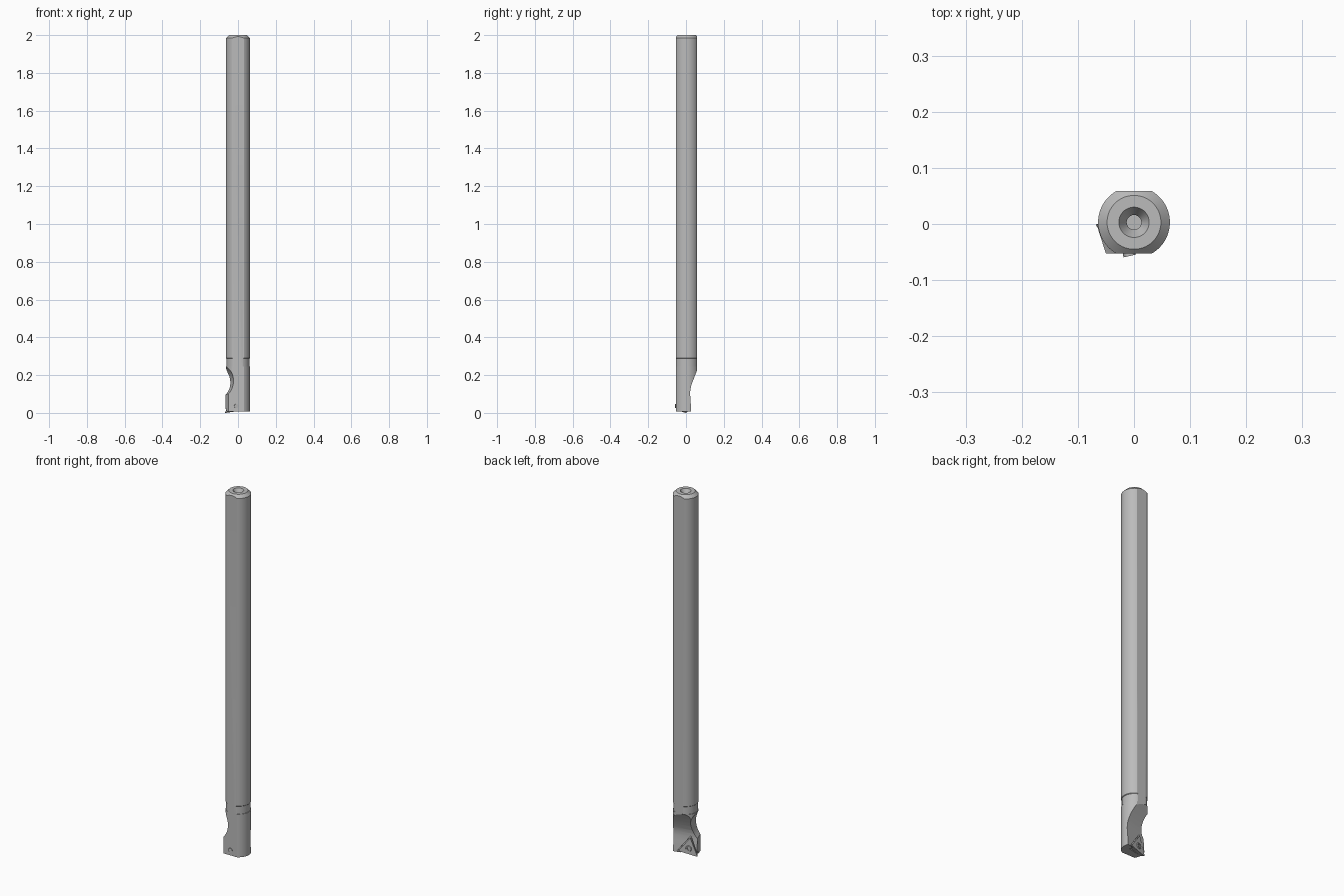
import bpy, bmesh, math
from math import cos, sin, radians, pi
from mathutils import Matrix, Vector

cube = bpy.data.objects.get("Cube")
if cube:
    bpy.data.objects.remove(cube, do_unlink=True)

steel = bpy.data.materials.new("steel grey")
steel.use_nodes = True
steel.diffuse_color = (0.5, 0.5, 0.5, 1)
steel.node_tree.nodes["Principled BSDF"].inputs["Base Color"].default_value = (0.5, 0.5, 0.5, 1)

R, FLAT, CY = 0.064, 0.056, 0.003      # bar radius, half width over flats, axis y
AXIS = Matrix.Translation((0, CY, 0))
TILT = Matrix.Rotation(radians(12.5), 4, 'Z')   # frame of the insert seat


def finish(name, bm, matrix=Matrix()):
    bmesh.ops.transform(bm, matrix=matrix, verts=bm.verts)
    bmesh.ops.recalc_face_normals(bm, faces=bm.faces)
    me = bpy.data.meshes.new(name)
    bm.to_mesh(me)
    bm.free()
    me.materials.append(steel)
    ob = bpy.data.objects.new(name, me)
    bpy.context.collection.objects.link(ob)
    return ob


def smooth(ob):
    ob.data.shade_smooth()
    ob.data.set_sharp_from_angle(angle=radians(28))


def prism(name, lower, upper, direction, matrix=Matrix(), round_off=0):
    """Join two outlines of equal length; optionally round the long edges."""
    bm = bmesh.new()
    a = [bm.verts.new(p) for p in lower]
    b = [bm.verts.new(Vector(p) + Vector(direction)) for p in upper]
    bm.faces.new(a)
    bm.faces.new(b)
    n = len(a)
    for i in range(n):
        bm.faces.new((a[i], a[(i + 1) % n], b[(i + 1) % n], b[i]))
    if round_off:
        sides = [bm.edges.get((u, v)) for u, v in zip(a, b)]
        bmesh.ops.bevel(bm, geom=sides, offset=round_off, segments=4,
                        profile=0.5, affect='EDGES')
    return finish(name, bm, matrix)


def lathe(name, profile, matrix, steps=64, flats=None):
    bm = bmesh.new()
    vs = [bm.verts.new((r, 0, z)) for r, z in profile]
    es = [bm.edges.new(pair) for pair in zip(vs, vs[1:])]
    bmesh.ops.spin(bm, geom=vs + es, cent=(0, 0, 0), axis=(0, 0, 1),
                   angle=2 * pi, steps=steps, use_merge=True)
    bmesh.ops.remove_doubles(bm, verts=bm.verts, dist=1e-5)
    if flats:
        for s in (-1, 1):
            cut = bmesh.ops.bisect_plane(
                bm, geom=bm.verts[:] + bm.edges[:] + bm.faces[:], dist=1e-6,
                plane_co=(0, s * flats, 0), plane_no=(0, s, 0), clear_outer=True)
            rim = [g for g in cut["geom_cut"] if isinstance(g, bmesh.types.BMEdge)]
            bmesh.ops.contextual_create(bm, geom=rim)
    return finish(name, bm, matrix)


def carve(ob, cutters):
    for c in cutters:
        m = ob.modifiers.new("cut", 'BOOLEAN')
        m.operation, m.solver, m.object = 'DIFFERENCE', 'EXACT', c
    dg = bpy.context.evaluated_depsgraph_get()
    me = bpy.data.meshes.new_from_object(ob.evaluated_get(dg))
    ob.modifiers.clear()
    ob.data = me


# Shank: chamfered top with a centre hole, flats front and back, slim neck below
shank = lathe("shank", [(0, 1.93), (0.013, 1.93), (0.013, 1.975), (0.027, 2),
                        (0.048, 2), (R, 1.984), (R, 0.29), (0.061, 0.287),
                        (0.061, 0.245), (0, 0.245)], AXIS, flats=FLAT)

# Head: upper part follows the bar, lower part swells to a corner beside the tip
half = math.asin(FLAT / R)
right_arc = [(R * cos(t), CY + R * sin(t), 0)
             for t in [half * (i / 10 - 1) for i in range(21)]]
left_arc = [(-x, 2 * CY - y, 0) for x, y, z in right_arc]
upper = right_arc + left_arc
lower = right_arc + left_arc[:8] + [(-0.066, -0.003, 0), (-0.05, CY - FLAT, 0)]
head_top = prism("head_upper", upper, upper, (0, 0, 0.095),
                 Matrix.Translation((0, 0, 0.15)))
head_low = prism("head_lower", lower, lower, (0, 0, 0.142),
                 Matrix.Translation((0, 0, 0.008)))

# Chip pocket cutter: curved sweep on the back
floor = [(0.07, 0.255), (0.057, 0.238), (0.045, 0.215), (0.033, 0.19),
         (0.022, 0.165), (0.013, 0.14), (0.009, 0.12), (0.008, 0.1),
         (0.010, 0.07), (0.013, 0.03), (0.014, -0.05)]
outline = [(-0.2, y, z) for y, z in floor] + [(-0.2, 0.2, -0.05), (-0.2, 0.2, 0.255)]
pocket = prism("pocket_cutter", outline, outline, (0.4, 0, 0), TILT)

# Side relief cutter: large cylinder scooping the side above the tip
ring = [(0.107 * cos(2 * pi * i / 96) - 0.143, -0.2, 0.107 * sin(2 * pi * i / 96) + 0.17)
        for i in range(96)]
relief = prism("relief_cutter", ring, ring, (0, 0.4, 0),
               Matrix.Rotation(radians(14), 4, 'Z'))


# Insert seat cutter and the triangular insert
def triangle(radius, y):
    return [(-0.02 + radius * cos(radians(a)), y, 0.037 + radius * sin(radians(a)))
            for a in (98, 218, 338)]


seat = prism("seat_cutter", triangle(0.07, -0.008), triangle(0.07, -0.008),
             (0, 0.1, 0), TILT)
cutters = [pocket, relief, seat]
for part in (head_top, head_low):
    carve(part, cutters[:2] if part is head_top else cutters)
carve(shank, [pocket])
for c in cutters:
    bpy.data.objects.remove(c, do_unlink=True)

insert = prism("cutting_insert", triangle(0.052, -0.009), triangle(0.061, -0.009),
               (0, 0.023, 0), TILT, round_off=0.004)

# Clamping screw: dished head on the insert, end showing through the front
screw = lathe("clamp_screw", [(0, 0.012), (0.007, 0.012), (0.008, 0.018),
                              (0.014, 0.018), (0.016, 0.015), (0.016, 0.010),
                              (0.011, 0.0), (0.011, -0.054), (0, -0.054)],
              TILT @ Matrix.Translation((-0.02, 0, 0.037)) @ Matrix.Rotation(-pi / 2, 4, 'X'),
              steps=32)

for part in (shank, head_top, head_low, insert, screw):
    smooth(part)
